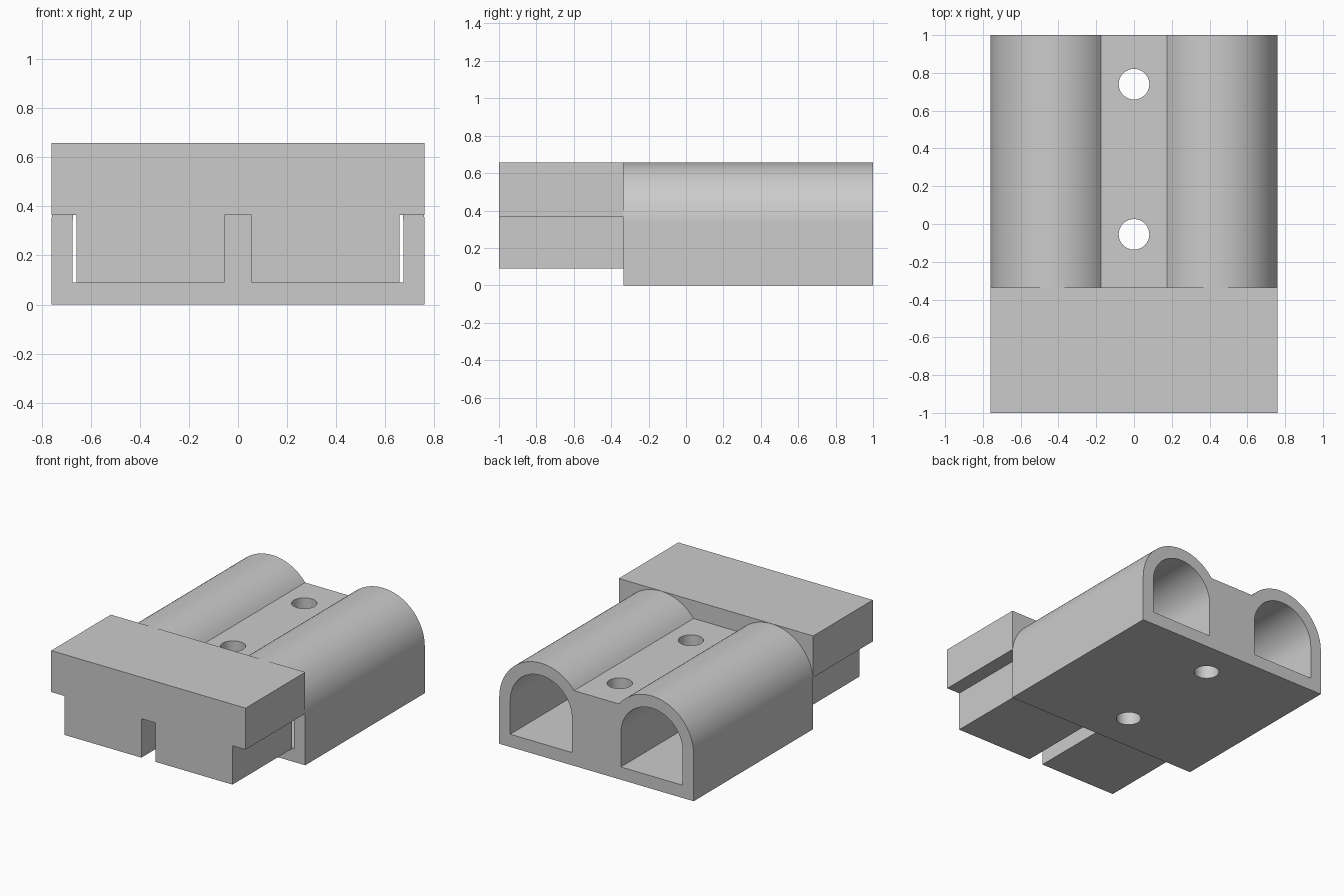
import bpy, bmesh
from math import pi, sin, cos, sqrt, acos

cube = bpy.data.objects.get("Cube")
if cube:
    bpy.data.objects.remove(cube, do_unlink=True)

HALF, BACK, JOINT, FRONT = 0.76, 1.0, -0.335, -1.0
ARCH_X, ARCH_Z, OUTER, INNER = 0.4325, 0.329, 0.3275, 0.2415
FLOOR, WEB = 0.09, 0.175

grey = bpy.data.materials.new("grey plastic")
grey.use_nodes = True
grey.diffuse_color = (0.6, 0.6, 0.6, 1)
grey.node_tree.nodes["Principled BSDF"].inputs["Base Color"].default_value = (0.6, 0.6, 0.6, 1)


def finish(name, bm):
    bmesh.ops.recalc_face_normals(bm, faces=bm.faces)
    mesh = bpy.data.meshes.new(name)
    bm.to_mesh(mesh)
    bm.free()
    mesh.materials.append(grey)
    obj = bpy.data.objects.new(name, mesh)
    bpy.context.collection.objects.link(obj)
    return obj


def extrude_profile(name, points, y0, y1):
    """Extrude an (x, z) outline along y."""
    bm = bmesh.new()
    face = bm.faces.new([bm.verts.new((x, y0, z)) for x, z in points])
    out = bmesh.ops.extrude_face_region(bm, geom=[face])
    verts = [v for v in out["geom"] if isinstance(v, bmesh.types.BMVert)]
    bmesh.ops.translate(bm, verts=verts, vec=(0, y1 - y0, 0))
    return finish(name, bm)


def arc(radius, start, end, steps=48):
    angles = [start + (end - start) * i / steps for i in range(steps + 1)]
    return [(ARCH_X + radius * cos(a), ARCH_Z + radius * sin(a)) for a in angles]


def cut(target, cutter):
    mod = target.modifiers.new("cut", "BOOLEAN")
    mod.operation = "DIFFERENCE"
    mod.solver = "EXACT"
    mod.object = cutter
    bpy.context.view_layer.objects.active = target
    bpy.ops.object.modifier_apply(modifier=mod.name)
    bpy.data.objects.remove(cutter, do_unlink=True)


# Rear body: two arched barrels joined by a flat web
half = [(HALF, 0)] + arc(OUTER, 0, acos((WEB - ARCH_X) / OUTER))
body = extrude_profile("twin_barrel_body",
                       half + [(-x, z) for x, z in reversed(half)], JOINT, BACK)

# Arched tunnels through both barrels
tunnel = [(ARCH_X - INNER, FLOOR), (ARCH_X + INNER, FLOOR)] + arc(INNER, 0, pi)
for side in (1, -1):
    cut(body, extrude_profile("tunnel_cutter", [(side * x, z) for x, z in tunnel],
                              JOINT - 0.1, BACK + 0.1))

# Screw holes through the web
for y in (-0.055, 0.74):
    bm = bmesh.new()
    bmesh.ops.create_cone(bm, cap_ends=True, segments=48, radius1=0.081,
                          radius2=0.081, depth=2)
    bmesh.ops.translate(bm, verts=bm.verts, vec=(0, y, 0.3))
    cut(body, finish("hole_cutter", bm))

# Front head: wide cap over a narrower plug split by a central slot
TOP, STEP, PLUG, SLOT = 0.658, 0.365, 0.657, 0.055
right = [(HALF, TOP), (HALF, STEP), (PLUG, STEP), (PLUG, FLOOR), (SLOT, FLOOR), (SLOT, STEP)]
head = extrude_profile("connector_head",
                       right + [(-x, z) for x, z in reversed(right)], FRONT, JOINT)

# Smooth barrels with sharp edges
bpy.ops.object.select_all(action="DESELECT")
body.select_set(True)
bpy.context.view_layer.objects.active = body
bpy.ops.object.shade_smooth_by_angle(angle=pi / 6)
